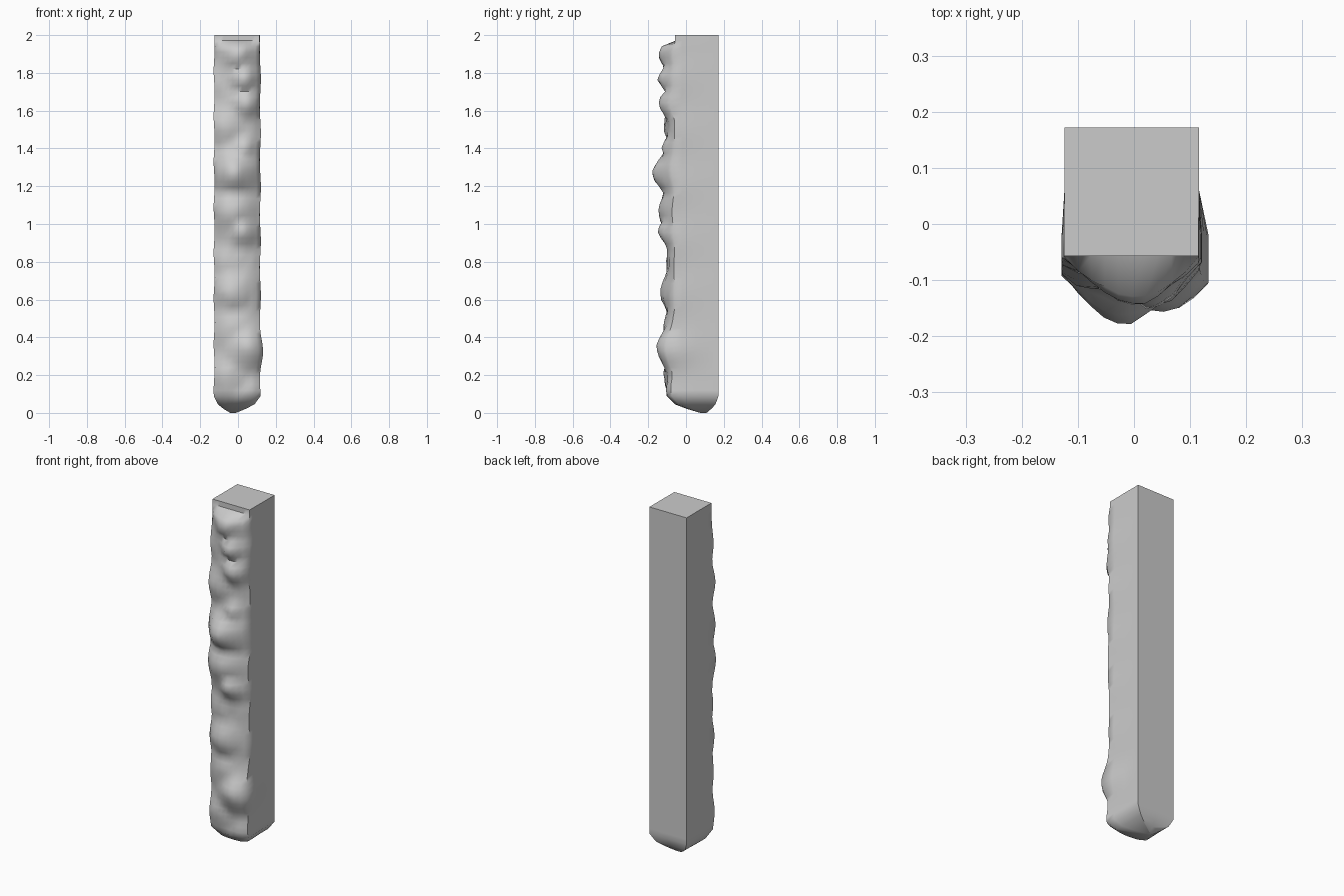
import bpy, bmesh, math, random

if "Cube" in bpy.data.objects:
    bpy.data.objects.remove(bpy.data.objects["Cube"])

random.seed(4)

# Lumps on the rough front face: x, z, forward peak, radius
LUMPS = [
    (0.00, 1.90, 0.145, 0.085), (0.03, 1.77, 0.152, 0.07), (0.04, 1.64, 0.146, 0.075),
    (-0.06, 1.52, 0.118, 0.10), (0.03, 1.40, 0.132, 0.06), (-0.02, 1.27, 0.180, 0.11),
    (-0.03, 1.07, 0.147, 0.12), (0.02, 0.96, 0.148, 0.075), (-0.04, 0.80, 0.105, 0.08),
    (-0.03, 0.64, 0.138, 0.10), (-0.02, 0.45, 0.118, 0.11), (0.05, 0.34, 0.156, 0.115),
    (-0.05, 0.20, 0.118, 0.10), (0.05, 0.12, 0.105, 0.09), (-0.07, 1.74, 0.09, 0.08),
]


def front_depth(x, z):
    """Forward reach of the front surface: rounded base plus lumps."""
    base = 0.092 - 0.032 * min(1, abs(x) / 0.12) ** 3
    depth = base
    for cx, cz, peak, r in LUMPS:
        d = math.hypot((x - cx) * 1.05, z - cz) / r
        if d < 1.5:
            depth = max(depth, base + (peak - base) * math.exp(-1.3 * d * d))
    return depth


def section(z):
    """Outline at height z: straight back and sides, lumpy front."""
    left = -0.123 - 0.006 * math.sin(z * 13) ** 2
    right = 0.115 + 0.006 * math.sin(z * 11 + 1) ** 2
    if z > 1.97:
        left, right = -0.125, 0.115
    right += 0.012 * math.exp(-((z - 0.32) / 0.08) ** 2)
    pts = [(-0.124, 0.172), (-0.124, 0.165), (-0.124, 0.06), (left, -0.02)]
    for i in range(11):
        t = i / 10
        x = left + (right - left) * t
        y = -front_depth(x, z)
        if 0 < i < 10:
            y += random.uniform(-0.003, 0.003)
        if z > 1.97:
            y = -0.057
        pts.append((x, y))
    pts += [(right, -0.02), (0.116, 0.06), (0.116, 0.165), (0.116, 0.172), (0.0, 0.172)]
    return pts


# Column: stacked sections closed by a flat top and a blunt tapered foot
bm = bmesh.new()
rings = []
tip_x, tip_y = -0.03, 0.10
foot = section(0.09)
for scale, z in ((0.12, 0.0), (0.45, 0.02), (0.78, 0.045)):
    rings.append([bm.verts.new((tip_x + (x - tip_x) * scale,
                                tip_y + (y - tip_y) * scale, z)) for x, y in foot])
steps = 64
for k in range(steps + 1):
    z = 0.09 + (2.0 - 0.09) * k / steps
    rings.append([bm.verts.new((x, y, z)) for x, y in section(z)])

for a, b in zip(rings, rings[1:]):
    n = len(a)
    for i in range(n):
        j = (i + 1) % n
        bm.faces.new((a[i], a[j], b[j], b[i]))
bm.faces.new(rings[-1])
bm.faces.new(rings[0][::-1])
bmesh.ops.recalc_face_normals(bm, faces=bm.faces)

mesh = bpy.data.meshes.new("rough_column")
bm.to_mesh(mesh)
bm.free()
column = bpy.data.objects.new("rough_column", mesh)
bpy.context.collection.objects.link(column)
bpy.context.view_layer.objects.active = column
column.select_set(True)
bpy.ops.object.shade_smooth_by_angle(angle=math.radians(50))
